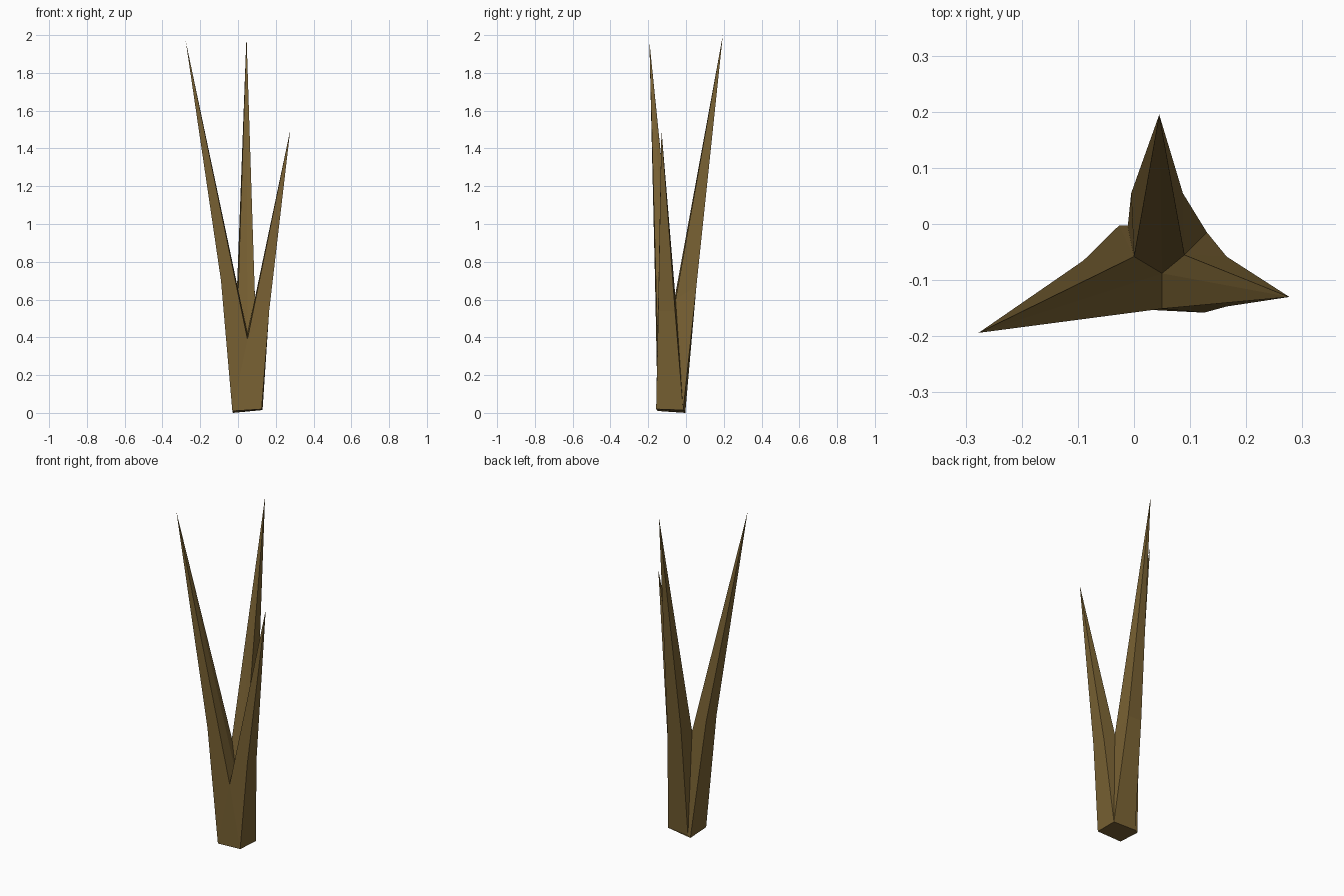
import bpy, bmesh

if "Cube" in bpy.data.objects:
    bpy.data.objects.remove(bpy.data.objects["Cube"])

# Named corner points of the clump: base, fork rings, valleys and tips
P = {
    # rough square foot (back left corner is doubled)
    "foot_fl": (-.03, -.15, .01), "foot_fr": (.125, -.158, .02),
    "foot_br": (.13, -.015, .015), "foot_bm": (-.011, -.003, .01),
    "foot_bl": (-.027, -.003, 0),
    # outer shoulders of each spike
    "left_f": (-.09, -.164, .70), "left_b": (-.09, -.065, .70),
    "back_l": (-.005, .055, .67), "back_r": (.087, .055, .67),
    "right_b": (.165, -.058, .54), "right_f": (.165, -.147, .54),
    # valleys between the spikes and the inner crotch
    "valley_back": (.0, -.058, .62), "valley_right": (.09, -.055, .60),
    "valley_front": (.05, -.151, .39), "crotch": (.05, -.088, .42),
    # tips
    "left_tip": (-.277, -.194, 1.97), "back_tip": (.045, .195, 2.0),
    "right_tip": (.277, -.13, 1.5),
}

# Each spike: a ring of shoulders and valleys fanned to its tip
SPIKES = {
    "left_tip": "left_b left_f valley_front crotch valley_back",
    "back_tip": "back_r back_l valley_back crotch valley_right",
    "right_tip": "right_f right_b valley_right crotch valley_front",
}
# Trunk walls and underside
WALLS = [
    "foot_fl foot_fr valley_front", "foot_fl valley_front left_f",
    "foot_fr right_f valley_front", "foot_fl left_f left_b foot_bl",
    "foot_bl left_b valley_back", "foot_bl valley_back foot_bm",
    "foot_bm valley_back back_l", "foot_bm back_l back_r foot_br",
    "foot_br back_r valley_right", "foot_br valley_right right_b",
    "foot_br right_b right_f foot_fr",
    "foot_fl foot_bl foot_bm foot_br foot_fr",
]

bm = bmesh.new()
v = {name: bm.verts.new(co) for name, co in P.items()}
for wall in WALLS:
    bm.faces.new([v[n] for n in wall.split()])
for tip, ring in SPIKES.items():
    names = ring.split()
    for a, b in zip(names, names[1:] + names[:1]):
        bm.faces.new((v[a], v[b], v[tip]))
bmesh.ops.recalc_face_normals(bm, faces=bm.faces)

mesh = bpy.data.meshes.new("forked_spikes")
bm.to_mesh(mesh)
bm.free()
obj = bpy.data.objects.new("forked_spikes", mesh)
bpy.context.collection.objects.link(obj)

# Dry brown colour
mat = bpy.data.materials.new("dry_brown")
mat.diffuse_color = (.19, .12, .033, 1)
mat.use_nodes = True
mat.node_tree.nodes["Principled BSDF"].inputs["Base Color"].default_value = mat.diffuse_color
mesh.materials.append(mat)
